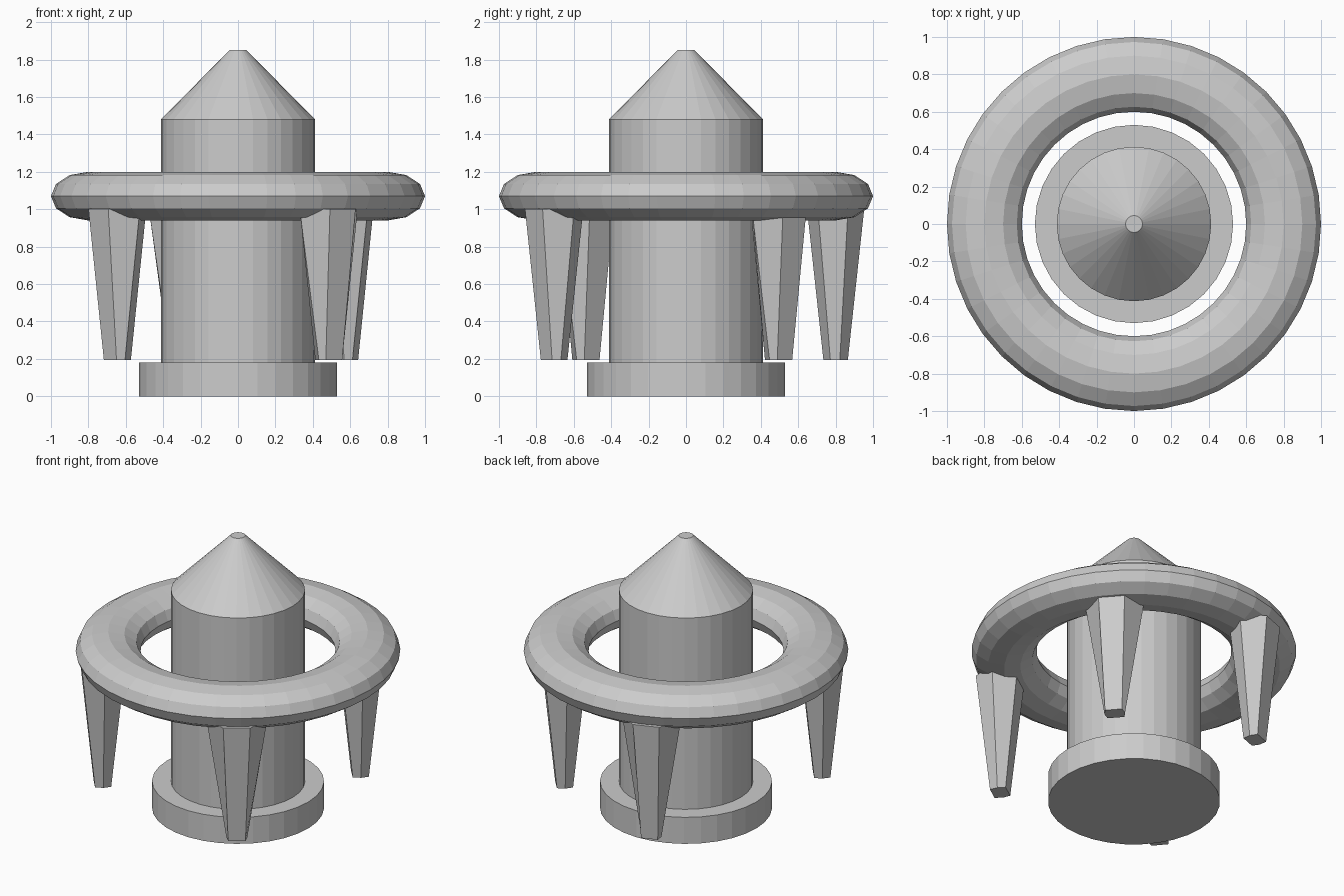
import bpy, bmesh, math
from mathutils import Vector

if "Cube" in bpy.data.objects:
    bpy.data.objects.remove(bpy.data.objects["Cube"])


def finish(name, bm):
    bmesh.ops.recalc_face_normals(bm, faces=bm.faces)
    mesh = bpy.data.meshes.new(name)
    bm.to_mesh(mesh)
    bm.free()
    obj = bpy.data.objects.new(name, mesh)
    bpy.context.collection.objects.link(obj)
    return obj


def loft(name, rings, closed=False):
    """Skin a list of point loops; cap the ends unless closed."""
    bm = bmesh.new()
    loops = [[bm.verts.new(p) for p in ring] for ring in rings]
    n = len(loops[0])
    pairs = list(zip(loops, loops[1:]))
    if closed:
        pairs.append((loops[-1], loops[0]))
    for a, b in pairs:
        for i in range(n):
            j = (i + 1) % n
            bm.faces.new((a[i], a[j], b[j], b[i]))
    if not closed:
        bm.faces.new(loops[0])
        bm.faces.new(loops[-1])
    return finish(name, bm)


def circle(r, z, n):
    return [(r * math.cos(2 * math.pi * i / n), r * math.sin(2 * math.pi * i / n), z)
            for i in range(n)]


# Central body: base disc, column and blunt conical nose
loft("base_disc", [circle(0.53, z, 32) for z in (0, 0.18)])
loft("column", [circle(0.413, z, 32) for z in (0.18, 1.48)])
loft("nose_cone", [circle(0.413, 1.48, 32), circle(0.045, 1.85, 32)])

# Floating ring with a flattened 12-sided section
section = [math.radians(30 * k) for k in range(12)]
loft("ring", [circle(0.8 + 0.2 * math.cos(t), 1.07 + 0.13 * math.sin(t), 40)
              for t in section], closed=True)


# Tapered prongs hanging from the ring, each facing outward
def prong(name, x, y):
    out = Vector((x, y, 0)).normalized()
    side = Vector((-out.y, out.x, 0))

    def level(z, depth, edge, wide):
        outline = [(depth, -edge), (depth, edge), (0, wide),
                   (-depth, edge), (-depth, -edge), (0, -wide)]
        return [Vector((x, y, z)) + out * d + side * s for d, s in outline]

    loft(name, [level(0.195, 0.05, 0.053, 0.064),
                level(1.0, 0.132, 0.083, 0.188)])


for name, x, y in (("prong_front_left", -0.645, -0.535),
                   ("prong_front_right", 0.485, -0.705),
                   ("prong_back_right", 0.57, 0.495),
                   ("prong_back_left", -0.30, 0.80)):
    prong(name, x, y)
